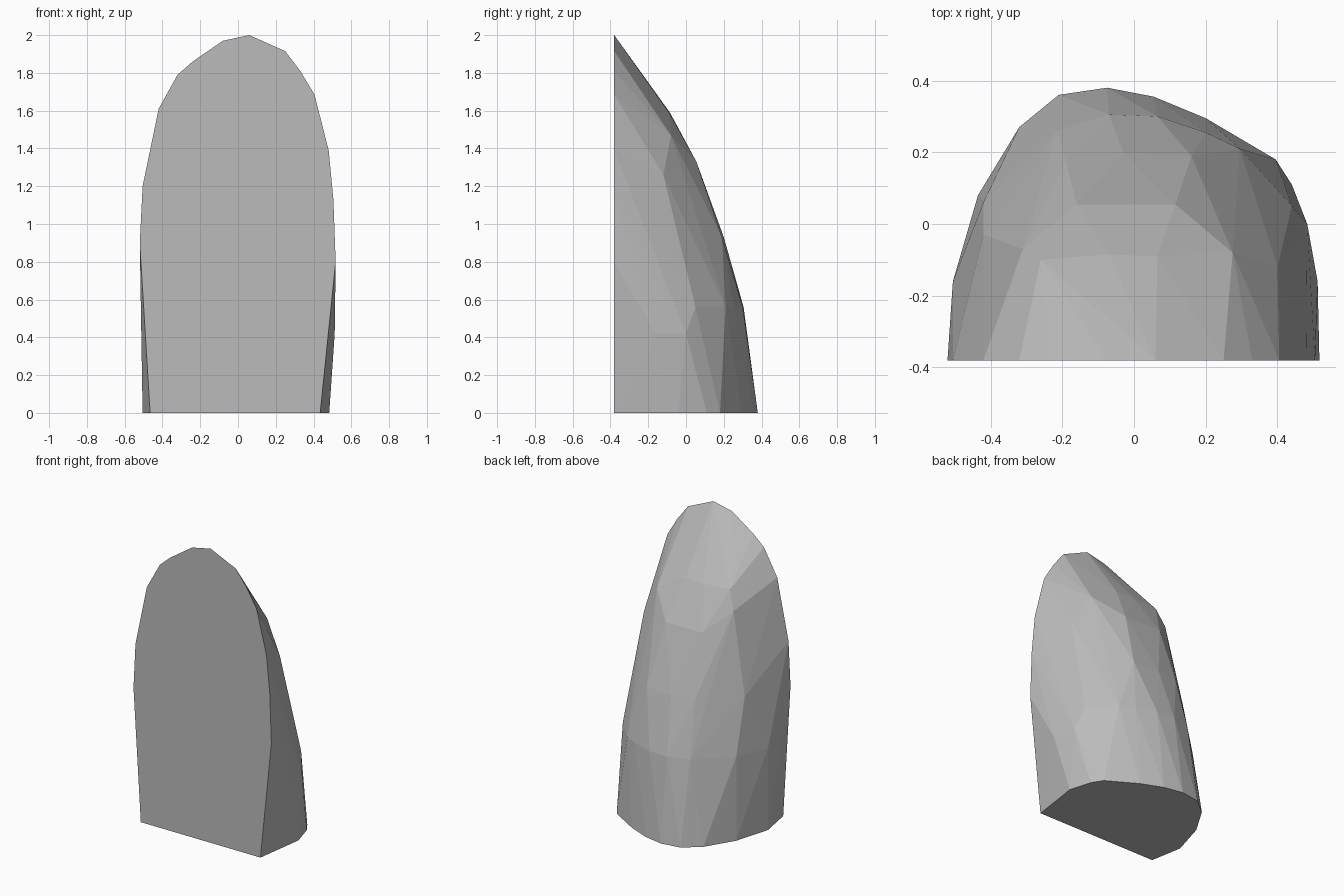
import bpy, bmesh

if "Cube" in bpy.data.objects:
    bpy.data.objects.remove(bpy.data.objects["Cube"])

# Flat front slab outline (x, z)
FRONT_Y = -0.38
front = [(-.465, 0), (-.52, .9), (-.505, 1.2), (-.42, 1.61), (-.32, 1.79), (-.24, 1.86),
         (-.08, 1.97), (.06, 2), (.25, 1.915), (.33, 1.81), (.405, 1.685), (.48, 1.39),
         (.505, 1.13), (.517, .8), (.435, 0)]

# Chiselled back: height -> points (x, y)
back = {
    0: [(-.505, -.16), (-.435, .08), (-.32, .27), (-.21, .36), (-.075, .38), (.055, .355),
        (.2, .295), (.395, .18), (.44, .11), (.483, -.04)],
    .42: [(.483, 0), (.512, -.16)],
    .56: [(-.505, -.16), (-.42, .06), (-.215, .26), (-.07, .305), (.065, .3), (.2, .255),
          (.295, .21), (.44, .05)],
    .93: [(-.42, -.03), (-.19, .175), (-.03, .2), (.16, .19)],
    1.26: [(.4, -.12)],
    1.33: [(-.16, .055), (-.02, .055), (.115, .055)],
    1.47: [(-.31, -.07), (.275, -.08)],
    1.59: [(-.26, -.1), (-.07, -.085), (.065, -.09)],
}

# Standing stone: faceted hull around the outline and the back points
bm = bmesh.new()
for x, z in front:
    bm.verts.new((x, FRONT_Y, z))
for z, ring in back.items():
    for x, y in ring:
        bm.verts.new((x, y, z))
hull = bmesh.ops.convex_hull(bm, input=bm.verts[:])
loose = {v for v in hull["geom_interior"] + hull["geom_unused"]
         if isinstance(v, bmesh.types.BMVert) and not v.link_faces}
bmesh.ops.delete(bm, geom=list(loose), context='VERTS')
# Merge the flat front and base into single faces
bmesh.ops.dissolve_limit(bm, angle_limit=0.01, verts=bm.verts[:], edges=bm.edges[:])
bmesh.ops.recalc_face_normals(bm, faces=bm.faces[:])

mesh = bpy.data.meshes.new("standing_stone")
bm.to_mesh(mesh)
bm.free()
stone = bpy.data.objects.new("standing_stone", mesh)
bpy.context.collection.objects.link(stone)

grey = bpy.data.materials.new("stone_grey")
grey.diffuse_color = (.5, .5, .5, 1)
grey.use_nodes = True
grey.node_tree.nodes["Principled BSDF"].inputs["Base Color"].default_value = grey.diffuse_color
mesh.materials.append(grey)
